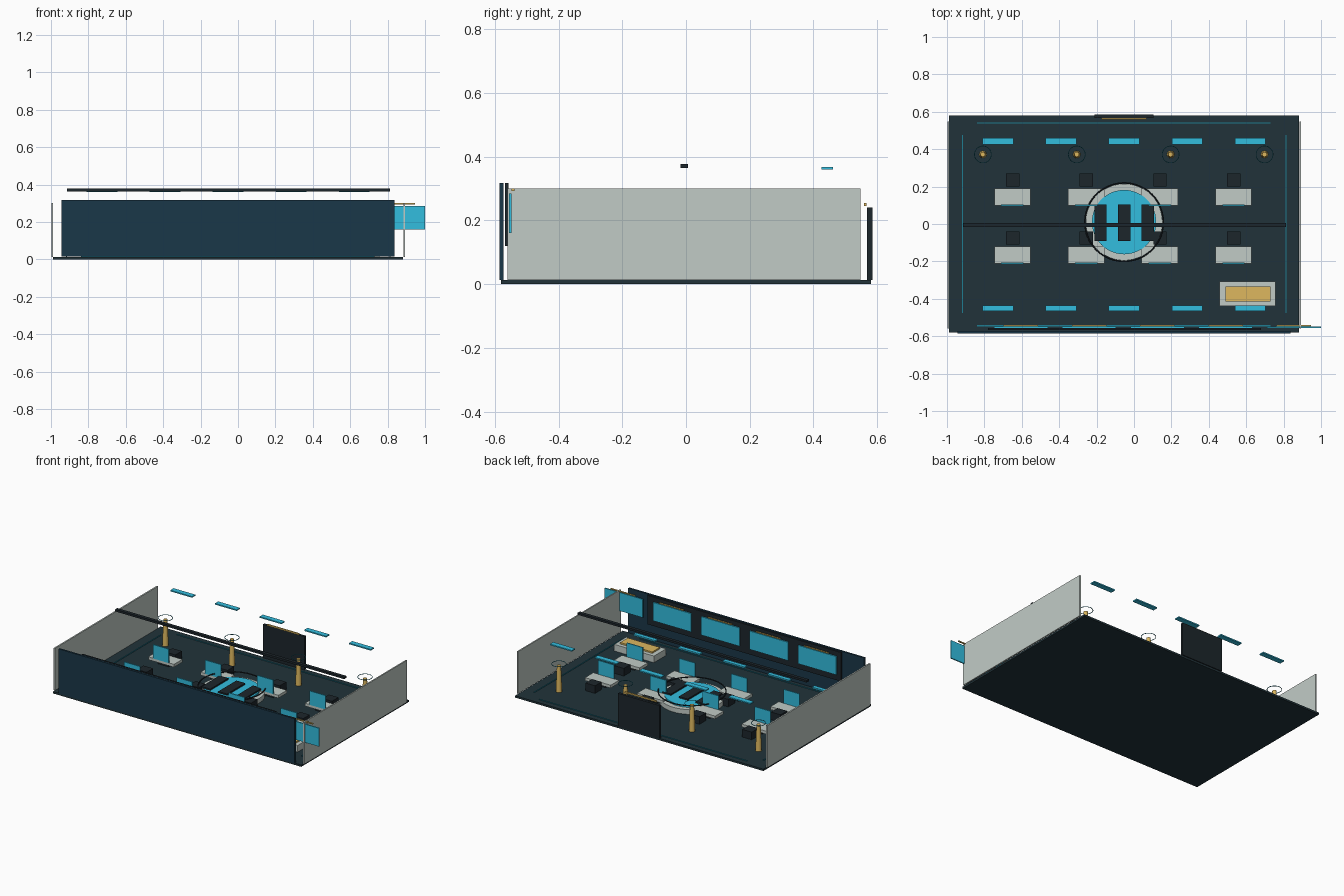
import bpy, math

if "Cube" in bpy.data.objects:
    bpy.data.objects.remove(bpy.data.objects["Cube"])


def mat(name, r, g, b):
    m = bpy.data.materials.new(name)
    m.diffuse_color = tuple((c / 255) ** 2.2 for c in (r, g, b)) + (1,)
    m.use_nodes = True
    m.node_tree.nodes["Principled BSDF"].inputs["Base Color"].default_value = m.diffuse_color
    return m


FLOOR = mat("floor_slate", 38, 54, 60)
NAVY = mat("navy", 32, 58, 74)
DARK = mat("dark", 34, 42, 47)
PALE = mat("pale_grey", 192, 202, 197)
CYAN = mat("cyan", 54, 188, 222)
TEAL = mat("teal", 36, 124, 145)
GOLD = mat("gold", 220, 182, 95)


def finish(name, m):
    o = bpy.context.object
    o.name = name
    o.data.materials.append(m)
    return o


def box(name, m, x0, x1, y0, y1, z0, z1):
    bpy.ops.mesh.primitive_cube_add(size=1, location=((x0 + x1) / 2, (y0 + y1) / 2, (z0 + z1) / 2))
    o = finish(name, m)
    o.scale = (x1 - x0, y1 - y0, z1 - z0)
    bpy.ops.object.transform_apply(location=False, rotation=False, scale=True)
    return o


def cone(name, m, x, y, z0, z1, r0, r1, n=48):
    bpy.ops.mesh.primitive_cone_add(vertices=n, radius1=r0, radius2=r1, depth=z1 - z0,
                                    location=(x, y, (z0 + z1) / 2))
    o = finish(name, m)
    bpy.ops.object.shade_smooth_by_angle()
    return o


def ring(name, m, x, y, z, r, t):
    bpy.ops.mesh.primitive_torus_add(location=(x, y, z), major_radius=r, minor_radius=t,
                                     major_segments=48, minor_segments=8)
    o = finish(name, m)
    bpy.ops.object.shade_smooth_by_angle()
    return o


# Room shell
box("floor", FLOOR, -0.99, 0.883, -0.58, 0.58, 0, 0.013)
box("front_wall", NAVY, -0.943, 0.837, -0.586, -0.573, 0.014, 0.318)
box("left_wall", PALE, -0.998, -0.988, -0.56, 0.548, 0.013, 0.3)
box("right_wall", PALE, 0.884, 0.893, -0.56, 0.548, 0.013, 0.3)
box("ceiling_beam", DARK, -0.915, 0.813, -0.017, 0.006, 0.364, 0.378)

# Floor edge trim
for i, y in enumerate((-0.544, 0.54)):
    box(f"floor_trim_long_{i}", TEAL, -0.84, 0.73, y - 0.003, y + 0.003, 0.012, 0.017)
for i, x in enumerate((-0.917, 0.813)):
    box(f"floor_trim_short_{i}", TEAL, x - 0.003, x + 0.003, -0.475, 0.475, 0.012, 0.017)

# Front display wall with its row of screens
box("display_backing", DARK, -0.78, 0.68, -0.568, -0.557, 0.12, 0.317)
for i in range(5):
    x = -0.605 + 0.365 * i
    box(f"wall_screen_{i}", CYAN, x - 0.144, x + 0.144, -0.556, -0.548, 0.16, 0.285)
    box(f"screen_gold_bar_{i}", GOLD, x - 0.092, x + 0.092, -0.547, -0.539, 0.293, 0.3)

# Rear door
box("rear_door", DARK, -0.21, 0.103, 0.568, 0.586, 0.013, 0.24)
box("door_gold_bar", GOLD, -0.173, 0.067, 0.559, 0.567, 0.245, 0.255)

# Light strips: high at the back, low at the front
for i in range(5):
    x = -0.727 + 0.337 * i
    box(f"back_light_{i}", CYAN, x - 0.082, x + 0.082, 0.426, 0.461, 0.36, 0.368)
    box(f"front_light_{i}", CYAN, x - 0.082, x + 0.082, -0.464, -0.437, 0.082, 0.092)

# Two rows of desks with screens and stools
for row, y in enumerate((0.145, -0.165)):
    for col in range(4):
        x = -0.65 + 0.394 * col
        tag = f"{row}_{col}"
        box("desk_top_" + tag, PALE, x - 0.097, x + 0.097, y - 0.045, y + 0.045, 0.035, 0.055)
        box("desk_base_" + tag, DARK, x - 0.04, x + 0.04, y - 0.02, y + 0.02, 0.012, 0.036)
        box("desk_screen_" + tag, CYAN, x - 0.06, x + 0.06, y - 0.049, y - 0.042, 0.055, 0.15)
        box("stool_" + tag, DARK, x - 0.035, x + 0.037, y + 0.055, y + 0.125, 0.013, 0.065)

# Round central table
cx, cy = -0.053, 0.01
cone("table_base", PALE, cx, cy, 0.012, 0.045, 0.205, 0.205)
cone("table_glow", CYAN, cx, cy, 0.044, 0.058, 0.172, 0.172)
ring("table_ring", DARK, cx, cy, 0.075, 0.21, 0.004)
for i in (-1, 0, 1):
    x = cx + 0.126 * i
    box(f"table_panel_{i + 1}", DARK, x - 0.033, x + 0.033, cy - 0.1, cy + 0.095, 0.056, 0.068)

# Gold-topped side table
box("side_table", PALE, 0.457, 0.757, -0.438, -0.307, 0.013, 0.058)
box("side_table_top", GOLD, 0.488, 0.73, -0.415, -0.333, 0.057, 0.068)

# Gold posts with thin halo rings
for i in range(4):
    x = -0.808 + 0.502 * i
    cone(f"post_{i}", GOLD, x, 0.372, 0.013, 0.19, 0.02, 0.013, 16)
    ring(f"post_halo_{i}", TEAL, x, 0.372, 0.2, 0.045, 0.002)
